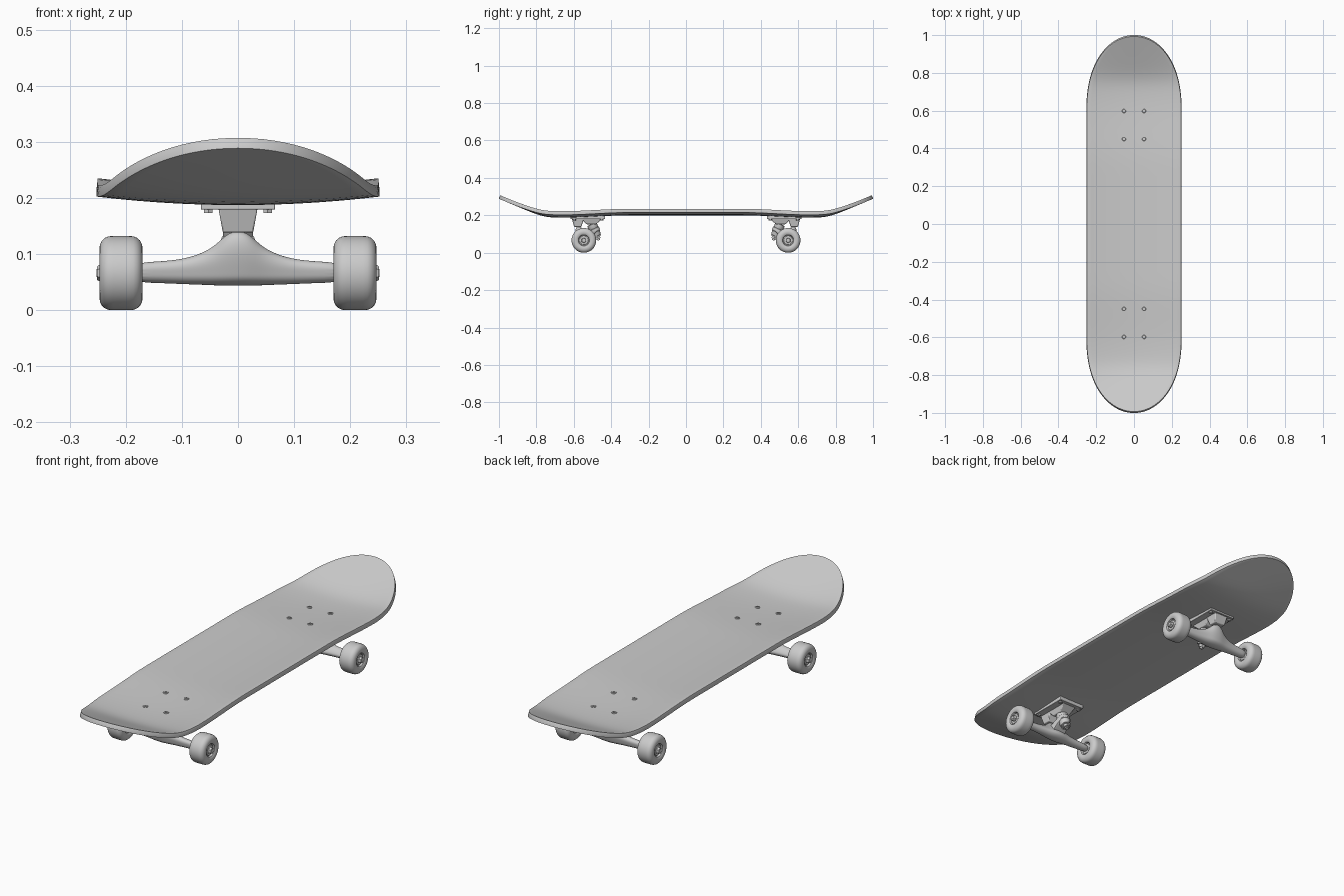
import bpy, bmesh, math
from mathutils import Vector

if "Cube" in bpy.data.objects:
    bpy.data.objects.remove(bpy.data.objects["Cube"])

AXLE_Y, AXLE_Z = -0.546, 0.066


def finish(bm, name, angle=35):
    bmesh.ops.recalc_face_normals(bm, faces=bm.faces)
    me = bpy.data.meshes.new(name)
    bm.to_mesh(me)
    bm.free()
    ob = bpy.data.objects.new(name, me)
    bpy.context.collection.objects.link(ob)
    bpy.ops.object.select_all(action='DESELECT')
    ob.select_set(True)
    bpy.context.view_layer.objects.active = ob
    bpy.ops.object.shade_smooth_by_angle(angle=math.radians(angle))
    return ob


def loft(name, rings, closed_ends=True, angle=35):
    bm = bmesh.new()
    vs = [[bm.verts.new(p) for p in r] for r in rings]
    n = len(vs[0])
    for a, b in zip(vs, vs[1:]):
        for i in range(n):
            bm.faces.new((a[i], a[(i + 1) % n], b[(i + 1) % n], b[i]))
    if closed_ends:
        bm.faces.new(vs[0][::-1])
        bm.faces.new(vs[-1])
    return finish(bm, name, angle)


def lathe(name, profile, origin, axis, n=32):
    """Revolve (radius, height) points around an axis."""
    q = Vector((0, 0, 1)).rotation_difference(Vector(axis).normalized())
    rings = [[Vector(origin) + q @ Vector((r * math.cos(2 * math.pi * i / n),
                                           r * math.sin(2 * math.pi * i / n), h))
              for i in range(n)] for r, h in profile]
    return loft(name, rings)


def hull(name, pts, bevel=0.003):
    bm = bmesh.new()
    for p in pts:
        bm.verts.new(p)
    res = bmesh.ops.convex_hull(bm, input=bm.verts)
    junk = {g for g in res['geom_interior'] if isinstance(g, bmesh.types.BMVert)}
    bmesh.ops.delete(bm, geom=list(junk), context='VERTS')
    bmesh.ops.dissolve_limit(bm, angle_limit=0.02, verts=bm.verts, edges=bm.edges)
    ob = finish(bm, name)
    if bevel:
        m = ob.modifiers.new("bevel", 'BEVEL')
        m.width, m.segments = bevel, 2
    return ob


def taper(name, top, bottom, bevel=0.003):
    """Tapered block from two (half_x, y0, y1, z) rectangles."""
    return hull(name, [(s * hx, y, z) for hx, y0, y1, z in (top, bottom)
                       for s in (-1, 1) for y in (y0, y1)], bevel)


def smooth(a, b, v):
    t = min(max((v - a) / (b - a), 0), 1)
    return t * t * (3 - 2 * t)


def deck_z(x, y):
    y = abs(y)
    kick = 0.42 * 0.025 * math.log(1 + math.exp((y - 0.755) / 0.025))
    concave = 0.015 * (x / 0.25) ** 2 * (1 - smooth(0.7, 0.97, y))
    return 0.22 - 0.013 * smooth(0.3, 0.66, y) + kick + concave


# deck: rounded ends, upturned nose and tail, concave across
half = [(0.6 * i / 12, 0.25) for i in range(12)]
for i in range(25):
    a = math.pi / 2 * i / 24
    half.append((0.6 + 0.393 * math.sin(a) ** (2 / 2.3), 0.25 * math.cos(a)))
rows = [(-y, w) for y, w in half[:0:-1]] + half
bm = bmesh.new()
COLS = 20
grid = [[bm.verts.new((w * (2 * j / COLS - 1), y, deck_z(w * (2 * j / COLS - 1), y)))
         for j in range(COLS + 1)] for y, w in rows]
for a, b in zip(grid, grid[1:]):
    for j in range(COLS):
        bm.faces.new((a[j], a[j + 1], b[j + 1], b[j]))
bmesh.ops.remove_doubles(bm, verts=bm.verts, dist=1e-5)
deck = finish(bm, "deck")
if deck.data.polygons[0].normal.z < 0:
    deck.data.flip_normals()
sol = deck.modifiers.new("thickness", 'SOLIDIFY')
sol.thickness, sol.offset = 0.02, -1
bev = deck.modifiers.new("edge", 'BEVEL')
bev.width, bev.segments, bev.angle_limit = 0.004, 2, math.radians(50)

# truck parts, built at the front
truck = []
truck.append(taper("baseplate", (0.066, -0.617, -0.433, 0.199),
                   (0.066, -0.617, -0.433, 0.179), 0.002))
truck.append(taper("pivot_housing", (0.035, -0.61, -0.545, 0.182),
                   (0.027, -0.598, -0.56, 0.138)))
truck.append(taper("kingpin_block", (0.035, -0.56, -0.445, 0.182),
                   (0.026, -0.532, -0.482, 0.152)))

# hanger: x, bottom, top, half depth
SECT = [(0, .043, .143, .035), (.018, .043, .139, .034), (.035, .0435, .122, .031),
        (.05, .044, .11, .028), (.07, .045, .1, .025), (.1, .046, .091, .022),
        (.14, .048, .087, .02), (.19, .049, .085, .019)]
rings = []
for x, zb, zt, w in [(-s[0], *s[1:]) for s in SECT[:0:-1]] + SECT:
    ring = []
    for i in range(16):
        c, s = math.cos(i * math.pi / 8), math.sin(i * math.pi / 8)
        dz = s * ((zt - AXLE_Z) if s > 0 else (AXLE_Z - zb))
        ring.append((x, AXLE_Y + w * c - 0.4 * max(dz, 0), AXLE_Z + dz))
    rings.append(ring)
hanger = loft("hanger", rings, angle=60)
hanger.modifiers.new("smooth", 'SUBSURF').levels = 2
hanger.modifiers["smooth"].render_levels = 2
truck.append(hanger)

# kingpin stack, tilted toward the middle of the board
top, low = Vector((0, -0.512, 0.17)), Vector((0, -0.466, 0.068))
d = (low - top).normalized()
truck.append(lathe("upper_bushing", [(.022, .018), (.027, .022), (.027, .04), (.024, .046)], top, d))
truck.append(lathe("lower_bushing", [(.025, .062), (.027, .067), (.021, .088), (.018, .09)], top, d))
truck.append(lathe("washer", [(.023, .089), (.023, .093)], top, d))
truck.append(lathe("kingpin_nut", [(.015, .093), (.015, .106)], top, d, 6))
truck.append(lathe("kingpin", [(.008, 0), (.008, .113)], top, d, 16))

# yoke joins the kingpin ring to the hanger
side = Vector((1, 0, 0))
fwd = d.cross(side)
pts = []
for h in (.046, .063):
    for i in range(24):
        a = i * math.pi / 12
        pts.append(top + d * h + side * .03 * math.cos(a) + fwd * .03 * math.sin(a))
pts += [(s * .036, AXLE_Y + .008, z) for s in (-1, 1) for z in (.06, .1)]
truck.append(hull("hanger_yoke", pts, 0.002))

# axle, wheels, bearings and nuts
truck.append(lathe("axle", [(.007, -.252), (.007, .252)], (0, AXLE_Y, AXLE_Z), (1, 0, 0), 16))
rim = [(.012, .026), (.027, .026), (.030, .034), (.036, .0375), (.044, .0385),
       (.051, .0375), (.058, .034), (.063, .0285), (.0655, .022), (.066, .014)]
for s in (-1, 1):
    c = (s * 0.2085, AXLE_Y, AXLE_Z)
    truck.append(lathe("wheel", rim + [(r, -h) for r, h in rim[::-1]], c, (s, 0, 0), 48))
    truck.append(lathe("bearing", [(.023, -.03), (.024, -.029), (.024, .029), (.023, .03),
                                   (.014, .03), (.014, .033)], c, (s, 0, 0)))
    truck.append(lathe("axle_nut", [(.014, .028), (.014, .04), (.012, .0425)], c, (s, 0, 0), 6))

# mounting bolts and their nuts
for x in (-0.053, 0.053):
    for y in (-0.598, -0.45):
        z = deck_z(x, y)
        truck.append(lathe("deck_bolt", [(.011, -.01), (.011, .0015), (.009, .003),
                                         (.005, .003), (.005, -.002)], (x, y, z), (0, 0, 1), 20))
        truck.append(lathe("bolt_nut", [(.009, 0), (.009, .008)], (x, y, .181), (0, 0, -1), 6))

# rear truck is the front one turned around
for ob in truck:
    rear = ob.copy()
    rear.name = "rear_" + ob.name.split(".")[0]
    rear.rotation_euler.z = math.pi
    bpy.context.collection.objects.link(rear)
    ob.name = "front_" + ob.name.split(".")[0]
